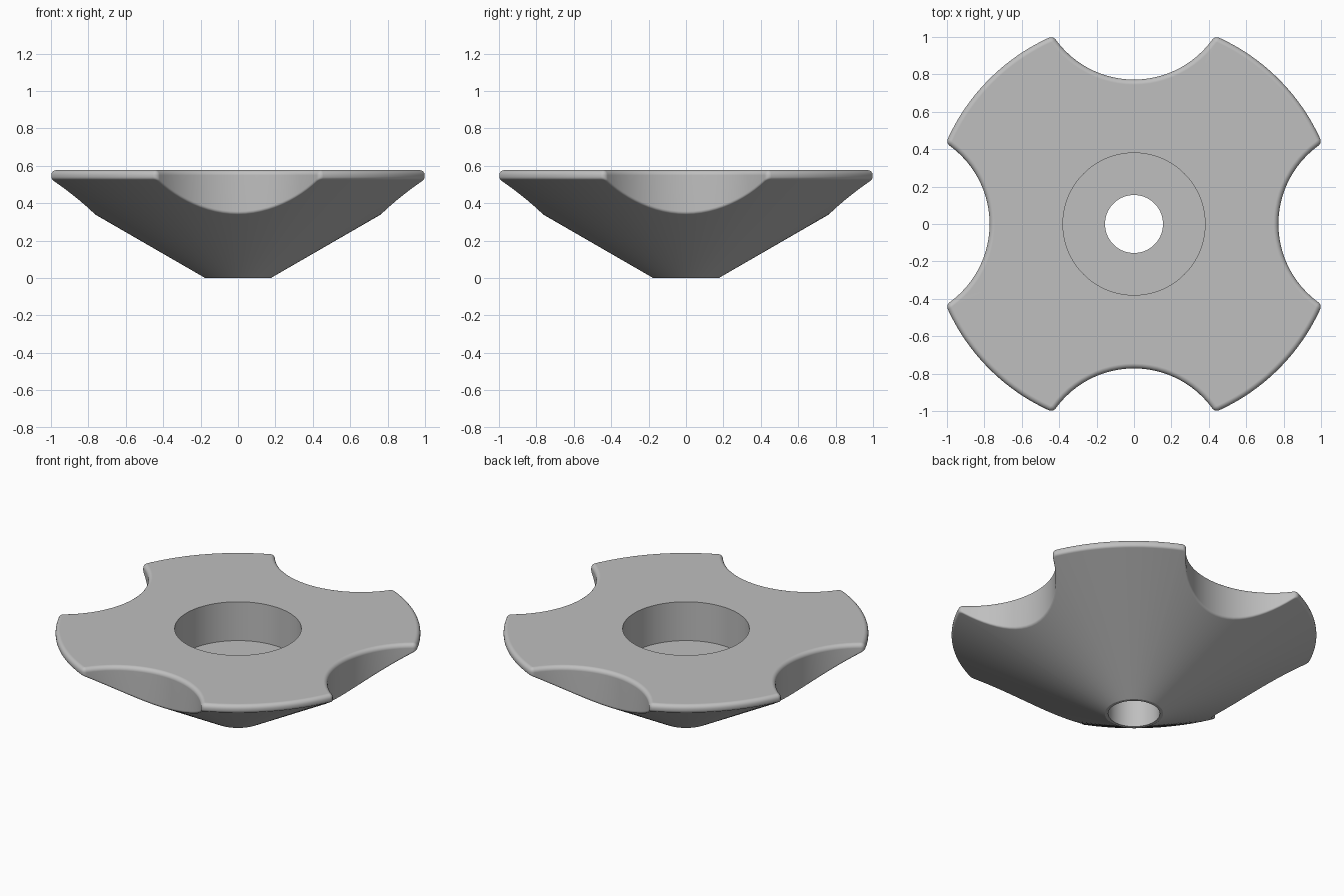
import bpy
import bmesh
from math import sin, cos, pi, atan2, sqrt, hypot, radians, tan

cube = bpy.data.objects.get("Cube")
if cube:
    bpy.data.objects.remove(cube)

# Main dimensions
TOP = 0.577
OUTER = 1.095          # rim radius
NOTCH = 0.517          # finger notch radius
NOTCH_Y = 0.772 + NOTCH
TIP = 0.03             # rounding of the lobe tips
FILLET = 0.027         # rounding of the top edge
SOFT = 0.012           # rounding of the lower edge
BASE, BORE, RECESS = 0.175, 0.155, 0.38
FLOOR = 0.32
SLOPE = tan(radians(30))

# Centre of the tip rounding, tangent to both rim and notch
ry, rn = OUTER - TIP, NOTCH + TIP
tip_y = (ry ** 2 + NOTCH_Y ** 2 - rn ** 2) / (2 * NOTCH_Y)
tip_x = sqrt(ry ** 2 - tip_y ** 2)


def arc(cx, cy, r, a, b, n):
    return [(cx + r * cos(a + (b - a) * i / n), cy + r * sin(a + (b - a) * i / n))
            for i in range(n)]


def outline(d):
    """Four-lobed outline, inset by d."""
    a = atan2(tip_y, tip_x)
    b = atan2(NOTCH_Y - tip_y, -tip_x)
    quarter = arc(tip_x, tip_y, TIP - d, a, b, 6)
    quarter += arc(0, NOTCH_Y, NOTCH + d, b - pi, -b, 24)
    quarter += arc(-tip_x, tip_y, TIP - d, pi - b, pi - a, 6)
    quarter += arc(0, 0, OUTER - d, pi - a, pi / 2 + a, 20)
    points = []
    for q in range(4):
        c, s = cos(q * pi / 2), sin(q * pi / 2)
        points += [(x * c - y * s, x * s + y * c) for x, y in quarter]
    return points


def circle(r, z):
    return [(x * r / hypot(x, y), y * r / hypot(x, y), z) for x, y in outline(0)]


def cone_z(x, y):
    return SLOPE * (hypot(x, y) - BASE)


# Rings run from the bore, over the outside, and back into the bore
rings = [circle(BORE, 0), circle(BASE, 0)]
for i in range(5):
    s = i / 4
    inset = SOFT * cos(radians(30)) * (1 - s) ** 2
    rings.append([(x, y, cone_z(x, y) + SOFT * s * s) for x, y in outline(inset)])
for i in range(7):
    t = i / 6 * pi / 2
    z = TOP - FILLET * (1 - sin(t))
    rings.append([(x, y, z) for x, y in outline(FILLET * (1 - cos(t)))])
rings += [circle(RECESS, TOP), circle(RECESS, FLOOR), circle(BORE, FLOOR)]

bm = bmesh.new()
loops = [[bm.verts.new(p) for p in ring] for ring in rings]
for low, high in zip(loops, loops[1:] + loops[:1]):
    for i in range(len(low)):
        j = (i + 1) % len(low)
        bm.faces.new((low[i], low[j], high[j], high[i]))
bmesh.ops.recalc_face_normals(bm, faces=bm.faces)

mesh = bpy.data.meshes.new("lobed_knob")
bm.to_mesh(mesh)
bm.free()
knob = bpy.data.objects.new("lobed_knob", mesh)
bpy.context.collection.objects.link(knob)

# Plain grey material
grey = bpy.data.materials.new("plain_grey")
grey.use_nodes = True
colour = (0.52, 0.52, 0.52, 1)
grey.diffuse_color = colour
grey.node_tree.nodes["Principled BSDF"].inputs["Base Color"].default_value = colour
mesh.materials.append(grey)

# Smooth shading with crisp recess and bore rims
bpy.ops.object.select_all(action="DESELECT")
knob.select_set(True)
bpy.context.view_layer.objects.active = knob
bpy.ops.object.shade_smooth_by_angle(angle=radians(29))
weighted = knob.modifiers.new("weighted_normals", "WEIGHTED_NORMAL")
weighted.keep_sharp = True
